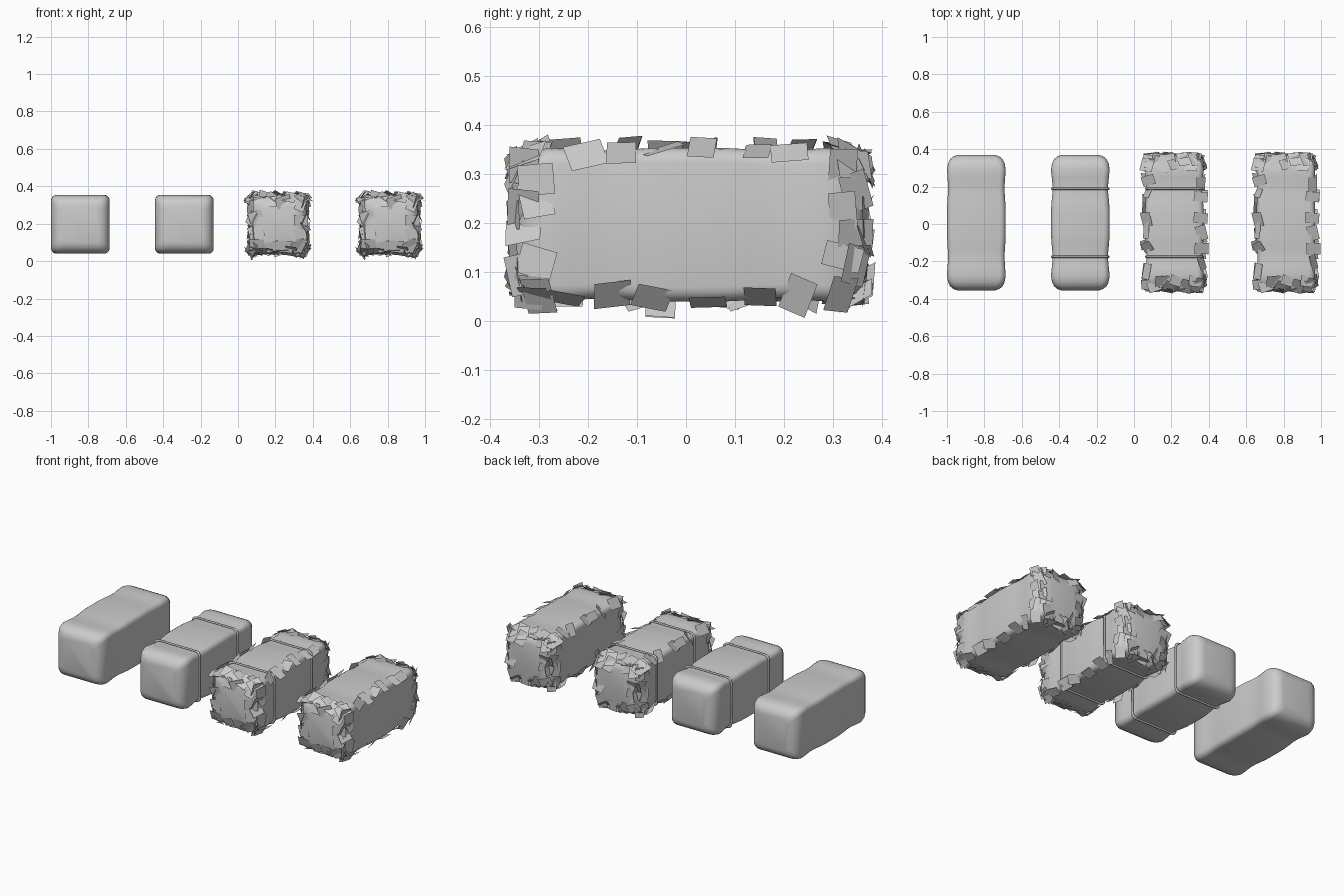
import bpy, bmesh, math, random
from mathutils import Vector, Matrix
from mathutils.bvhtree import BVHTree

if "Cube" in bpy.data.objects:
    bpy.data.objects.remove(bpy.data.objects["Cube"])

CZ, CY = 0.197, 0.007      # bale centre height and depth


def section(h, r, y, n=4):
    """Rounded square of half-size h in the xz plane."""
    pts = []
    for q in range(4):
        a0 = q * math.pi / 2
        c = math.sqrt(2) * (h - r)
        cx, cz = c * math.cos(a0 + math.pi / 4), c * math.sin(a0 + math.pi / 4)
        for i in range(n + 1):
            a = a0 + i / n * math.pi / 2
            pts.append((cx + r * math.cos(a), y, cz + r * math.sin(a)))
    return pts


def loft(bm, rings, cap=True, loop=False):
    rows = [[bm.verts.new(p) for p in ring] for ring in rings]
    pairs = list(zip(rows, rows[1:])) + ([(rows[-1], rows[0])] if loop else [])
    for a, b in pairs:
        for i in range(len(a)):
            j = (i + 1) % len(a)
            bm.faces.new((a[i], a[j], b[j], b[i]))
    if cap:
        bm.faces.new(rows[0])
        bm.faces.new(rows[-1])
    bmesh.ops.recalc_face_normals(bm, faces=bm.faces)


def finish(bm, name, x, smooth=True):
    me = bpy.data.meshes.new(name)
    bm.to_mesh(me)
    bm.free()
    ob = bpy.data.objects.new(name, me)
    bpy.context.collection.objects.link(ob)
    ob.location = (x, CY, CZ)
    for p in me.polygons:
        p.use_smooth = smooth
    return ob


def body_mesh(pinch):
    """Bale body: rounded ends, pinched where the twine sits."""
    bm = bmesh.new()
    rings = []
    for y, h, r in [(-0.362, 0.100, 0.03), (-0.355, 0.122, 0.035), (-0.340, 0.140, 0.035),
                    (-0.318, 0.151, 0.035), (-0.285, 0.157, 0.033)]:
        rings.append(section(h, r, y))
    for i in range(-6, 7):
        y = i * 0.04
        d = (abs(y) - 0.182) / 0.07
        rings.append(section(0.157 - pinch * math.exp(-d * d), 0.03, y))
    rings += [[(x, -y, z) for x, y, z in ring] for ring in rings[4::-1]]
    loft(bm, rings)
    return bm


def twine(x, y, name):
    bm = bmesh.new()
    t, h = 0.006, 0.152
    rings = [section(h + t * math.sin(a), 0.03, y + t * math.cos(a))
             for a in [k * math.pi / 3 for k in range(6)]]
    loft(bm, rings, cap=False, loop=True)
    finish(bm, name, x)


def straw_cards(x, name, pinch):
    """Loose rectangular straw flakes scattered along the bale edges."""
    rng = random.Random(7)
    src = body_mesh(pinch)
    tree = BVHTree.FromBMesh(src)
    targets = []
    for s in (-1, 1):                                   # rings round both ends
        for half, y, n in ((0.155, 0.345, 18), (0.165, 0.315, 14), (0.125, 0.375, 12)):
            for i in range(n):
                t = (i + rng.uniform(-0.3, 0.3)) / n * 4 % 4
                k, u = int(t), (t % 1) * 2 - 1
                p = Vector((half, 0, u * half))
                p = Matrix.Rotation(k * math.pi / 2, 3, 'Y') @ p
                targets.append(Vector((p.x, s * y, p.z)))
    for sx in (-1, 1):                                  # four long edges
        for sz in (-1, 1):
            for i in range(6):
                y = -0.23 + i * 0.092 + rng.uniform(-0.03, 0.03)
                targets.append(Vector((sx * rng.uniform(0.145, 0.17), y,
                                       sz * rng.uniform(0.145, 0.17))))
    bm = bmesh.new()
    for t in targets:
        loc, nor, _, _ = tree.find_nearest(t)
        nor = (nor + (t - loc).normalized()).normalized()
        for _ in range(60):                             # retry until inside the bounds
            axis = Vector([rng.gauss(0, 1) for _ in range(3)]).normalized()
            n = Matrix.Rotation(rng.uniform(-0.6, 0.6), 3, axis) @ nor
            ref = Vector((0, 1, 0)) if abs(n.y) < 0.8 else Vector((1, 0, 0))
            u = ref.cross(n).normalized()
            u = Matrix.Rotation(rng.choice((0, math.pi / 2)) + rng.uniform(-0.35, 0.35), 3, n) @ u
            v = n.cross(u)
            a, b = rng.uniform(0.037, 0.043), rng.uniform(0.025, 0.034)
            c = loc + nor * 0.004
            ps = [c + u * a * i + v * b * j for i, j in ((-1, -1), (1, -1), (1, 1), (-1, 1))]
            if all(abs(p.x) < 0.188 and abs(p.y) < 0.38 and abs(p.z) < 0.197 for p in ps):
                bm.faces.new([bm.verts.new(p) for p in ps])
                break
    src.free()
    finish(bm, name, x, smooth=False)


# four bales: plain, tied, tied with loose straw, loose straw only
for i, (x, tied, loose) in enumerate([(-0.843, False, False), (-0.287, True, False),
                                      (0.216, True, True), (0.812, False, True)], 1):
    pinch = 0.009 if tied else 0.006
    finish(body_mesh(pinch), f"hay_bale_{i}", x)
    if tied:
        twine(x, -0.182, f"twine_front_{i}")
        twine(x, 0.182, f"twine_back_{i}")
    if loose:
        straw_cards(x, f"loose_straw_{i}", pinch)
